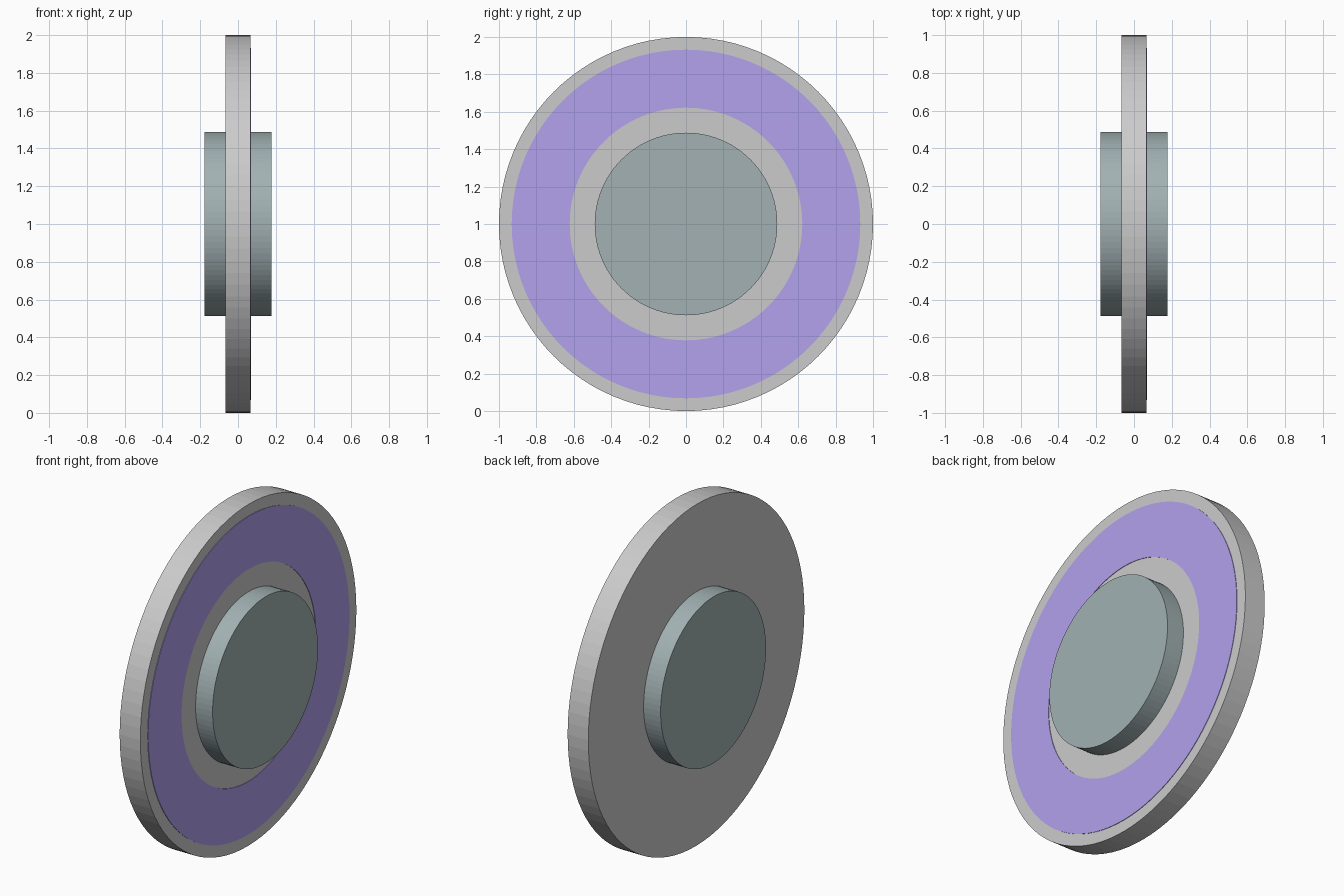
import bpy, bmesh, math

if "Cube" in bpy.data.objects:
    bpy.data.objects.remove(bpy.data.objects["Cube"])

SIDES = 96


def make_material(name, color):
    mat = bpy.data.materials.new(name)
    mat.diffuse_color = (*color, 1)
    mat.use_nodes = True
    mat.node_tree.nodes["Principled BSDF"].inputs["Base Color"].default_value = mat.diffuse_color
    return mat


def lathe_x(name, profile, mat=None):
    """Revolve a closed (x, radius) profile about the x axis at z = 1."""
    bm = bmesh.new()
    rings = []
    for i in range(SIDES):
        a = 2 * math.pi * i / SIDES
        rings.append([bm.verts.new((x, r * math.sin(a), 1 + r * math.cos(a)))
                      for x, r in profile])
    n = len(profile)
    for i in range(SIDES):
        p, q = rings[i], rings[(i + 1) % SIDES]
        for j in range(n):
            k = (j + 1) % n
            bm.faces.new((p[j], p[k], q[k], q[j]))
    return finish(name, bm, mat)


def disc_x(name, radius, half, mat=None):
    """Solid disc with its axis along x, centred at z = 1."""
    bm = bmesh.new()
    caps = []
    for x in (-half, half):
        caps.append([bm.verts.new((x, radius * math.sin(2 * math.pi * i / SIDES),
                                   1 + radius * math.cos(2 * math.pi * i / SIDES)))
                     for i in range(SIDES)])
        bm.faces.new(caps[-1])
    for i in range(SIDES):
        j = (i + 1) % SIDES
        bm.faces.new((caps[0][i], caps[0][j], caps[1][j], caps[1][i]))
    return finish(name, bm, mat)


def finish(name, bm, mat):
    bmesh.ops.recalc_face_normals(bm, faces=bm.faces)
    mesh = bpy.data.meshes.new(name)
    bm.to_mesh(mesh)
    bm.free()
    if mat:
        mesh.materials.append(mat)
    obj = bpy.data.objects.new(name, mesh)
    bpy.context.collection.objects.link(obj)
    return obj


teal = make_material("slate_teal", (0.36, 0.44, 0.45))
purple = make_material("violet", (0.45, 0.36, 0.85))

# Main upright wheel disc
disc_x("wheel_disc", 1.0, 0.067)

# Hub passing through both faces
disc_x("hub", 0.488, 0.177, teal)

# Thin coloured band on the +x face only
lathe_x("face_band", [(0.06, 0.622), (0.07, 0.622), (0.07, 0.932), (0.06, 0.932)], purple)
